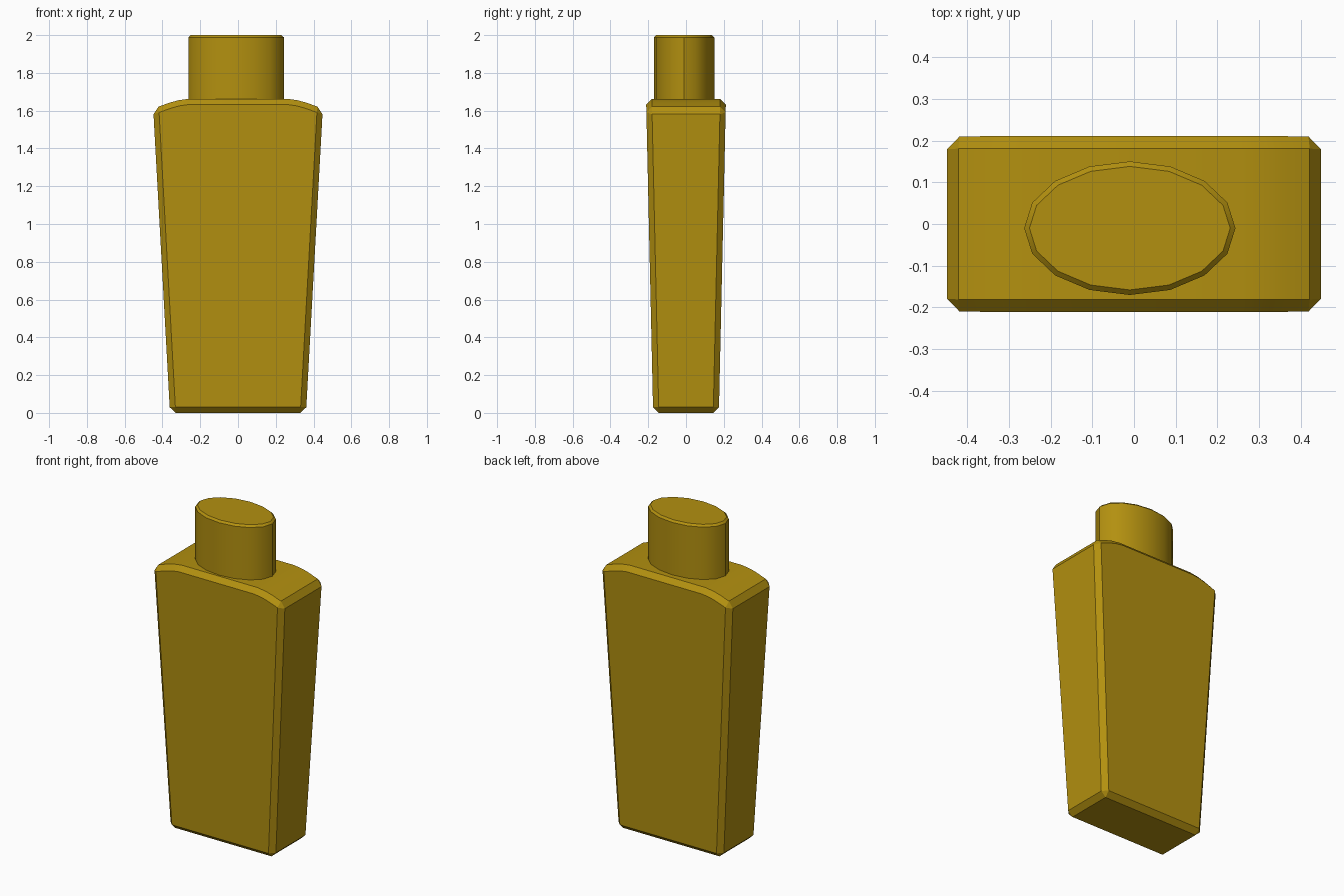
import bpy
import bmesh
from math import cos, sin, pi, radians

old = bpy.data.objects.get("Cube")
if old:
    bpy.data.objects.remove(old, do_unlink=True)

GOLD = (0.45, 0.28, 0.005, 1)
gold = bpy.data.materials.new("dark gold")
gold.use_nodes = True
gold.diffuse_color = GOLD
gold.node_tree.nodes["Principled BSDF"].inputs["Base Color"].default_value = GOLD


def finish(bm, name):
    """Turn a bmesh into a smooth-by-angle object with the gold material."""
    bmesh.ops.recalc_face_normals(bm, faces=bm.faces)
    mesh = bpy.data.meshes.new(name)
    bm.to_mesh(mesh)
    bm.free()
    mesh.materials.append(gold)
    obj = bpy.data.objects.new(name, mesh)
    bpy.context.collection.objects.link(obj)
    bpy.ops.object.select_all(action='DESELECT')
    obj.select_set(True)
    bpy.context.view_layer.objects.active = obj
    bpy.ops.object.shade_smooth_by_angle(angle=radians(30))
    return obj


def prism(bm, loop_a, loop_b):
    """Join two matching loops with side faces and close both ends."""
    a = [bm.verts.new(p) for p in loop_a]
    b = [bm.verts.new(p) for p in loop_b]
    bm.faces.new(a)
    bm.faces.new(b)
    for i in range(len(a)):
        j = (i + 1) % len(a)
        bm.faces.new((a[i], a[j], b[j], b[i]))
    bmesh.ops.recalc_face_normals(bm, faces=bm.faces)


def chamfer(bm, edges, width):
    bmesh.ops.bevel(bm, geom=edges, offset=width, offset_type='OFFSET',
                    segments=1, profile=0.5, affect='EDGES')


# Bottle body: a profile widening upwards to curved shoulders, chamfered all round
right_half = [(0.36, 0), (0.449, 1.611), (0.405, 1.627),
              (0.36, 1.643), (0.315, 1.655), (0.26, 1.663)]
outline = right_half + [(-x, z) for x, z in reversed(right_half)]


def depth(z):
    return 0.174 + 0.0225 * z


body = bmesh.new()
prism(body, [(x, -depth(z), z) for x, z in outline],
      [(x, depth(z), z) for x, z in outline])
sharp = [e for e in body.edges if e.calc_face_angle() > radians(30)]
chamfer(body, sharp, 0.03)
finish(body, "bottle_body")

# Oval cap, slightly off centre, with a chamfered top rim
SIDES = 16
oval = [(-0.01 + 0.253 * cos(2 * pi * i / SIDES),
         -0.01 + 0.16 * sin(2 * pi * i / SIDES)) for i in range(SIDES)]
cap = bmesh.new()
prism(cap, [(x, y, 1.6) for x, y in oval], [(x, y, 2) for x, y in oval])
rim = [e for e in cap.edges if all(v.co.z > 1.99 for v in e.verts)]
chamfer(cap, rim, 0.012)
finish(cap, "oval_cap")
